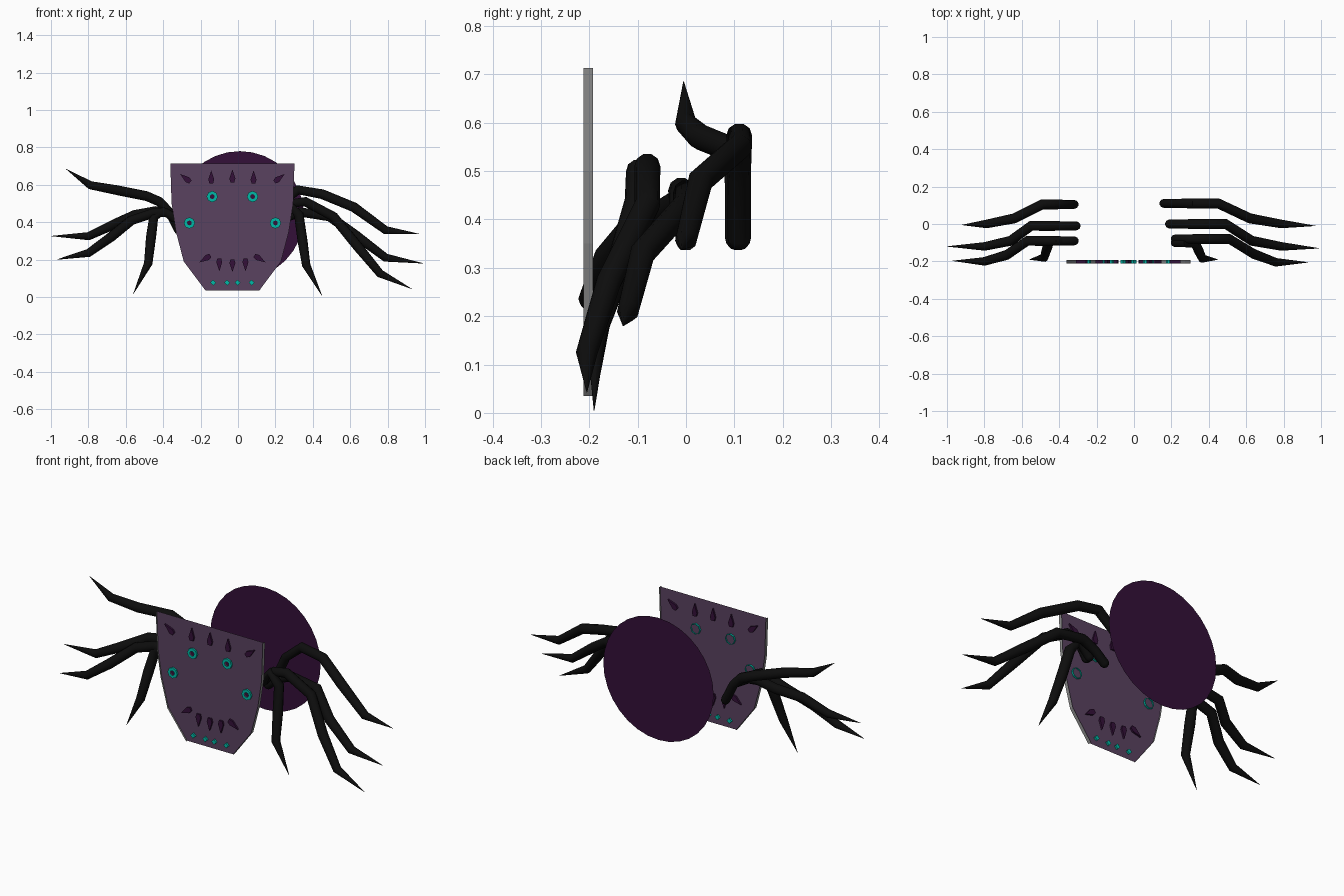
import bpy, bmesh, math
from mathutils import Vector

cube = bpy.data.objects.get("Cube")
if cube:
    bpy.data.objects.remove(cube, do_unlink=True)


def material(name, colour):
    mat = bpy.data.materials.new(name)
    mat.use_nodes = True
    mat.diffuse_color = (*colour, 1)
    mat.node_tree.nodes["Principled BSDF"].inputs["Base Color"].default_value = (*colour, 1)
    return mat


BLACK = material("leg black", (0.004, 0.004, 0.004))
DARK = material("dark purple", (0.033, 0.005, 0.04))
MAUVE = material("mauve", (0.1, 0.054, 0.115))
GREY = material("rim grey", (0.26, 0.26, 0.26))
TEAL = material("teal", (0.0, 0.48, 0.38))

SHIELD_X = -0.03              # shield axis of symmetry
FRONT, MIDDLE, BACK = -0.212, -0.202, -0.192


def add_object(name, bm, mat):
    mesh = bpy.data.meshes.new(name)
    bm.to_mesh(mesh)
    bm.free()
    mesh.materials.append(mat)
    obj = bpy.data.objects.new(name, mesh)
    bpy.context.collection.objects.link(obj)
    return obj


def ring_points(cx, cz, radius, sides):
    turn = math.tau / sides
    return [(cx + radius * math.cos(i * turn), cz + radius * math.sin(i * turn))
            for i in range(sides)]


def sheet(name, outline, y, mat):
    """Flat polygon in the x-z plane."""
    bm = bmesh.new()
    bm.faces.new([bm.verts.new((x, y, z)) for x, z in outline])
    return add_object(name, bm, mat)


def walls(name, outline, y0, y1, mat, closed=True):
    """Open band that follows an outline through the depth."""
    bm = bmesh.new()
    near = [bm.verts.new((x, y0, z)) for x, z in outline]
    far = [bm.verts.new((x, y1, z)) for x, z in outline]
    for i in range(0 if closed else 1, len(outline)):
        bm.faces.new((near[i - 1], near[i], far[i], far[i - 1]))
    return add_object(name, bm, mat)


def prism(name, outline, y0, y1, mat):
    """Solid extrusion of an outline."""
    bm = bmesh.new()
    face = bm.faces.new([bm.verts.new((x, y0, z)) for x, z in outline])
    extruded = bmesh.ops.extrude_face_region(bm, geom=[face], use_keep_orig=True)
    moved = [v for v in extruded["geom"] if isinstance(v, bmesh.types.BMVert)]
    bmesh.ops.translate(bm, vec=(0, y1 - y0, 0), verts=moved)
    bmesh.ops.recalc_face_normals(bm, faces=bm.faces)
    return add_object(name, bm, mat)


def annulus(name, cx, cz, outer, inner, sides, y, mat):
    bm = bmesh.new()
    a = [bm.verts.new((x, y, z)) for x, z in ring_points(cx, cz, outer, sides)]
    b = [bm.verts.new((x, y, z)) for x, z in ring_points(cx, cz, inner, sides)]
    for i in range(sides):
        bm.faces.new((a[i - 1], a[i], b[i], b[i - 1]))
    return add_object(name, bm, mat)


# Round flat abdomen behind everything
sheet("abdomen_disc", ring_points(0.01, 0.437, 0.343, 32), 0.23, DARK)

# Shield: thin sheet held between two grey side rims
half = [(0.332, 0.713), (0.325, 0.5), (0.302, 0.35), (0.26, 0.19), (0.144, 0.035)]
left_edge = [(SHIELD_X + x, z) for x, z in half]
right_edge = [(SHIELD_X - x, z) for x, z in half]
sheet("shield_face", right_edge + left_edge[::-1], MIDDLE, MAUVE)
walls("left_rim", left_edge, FRONT, BACK, GREY, closed=False)
walls("right_rim", right_edge, FRONT, BACK, GREY, closed=False)


def spike(name, x, z, tilt):
    """Teardrop spike; tilt turns its tip clockwise away from straight up."""
    shape = [(0, 0.037), (0.016, -0.012), (0.01, -0.032), (-0.01, -0.032), (-0.016, -0.012)]
    c, s = math.cos(tilt), math.sin(tilt)
    outline = [(x + u * c + v * s, z - u * s + v * c) for u, v in shape]
    prism(name, outline, FRONT, BACK, DARK)


# Shield decoration, mirrored about the shield axis
for side, label in ((1, "left"), (-1, "right")):
    for part, dx, z in (("upper", 0.108, 0.537), ("lower", 0.23, 0.396)):
        x = SHIELD_X + side * dx
        name = f"{label}_{part}_eye"
        annulus(name + "_ring", x, z, 0.03, 0.013, 8, FRONT, TEAL)
        walls(name + "_tube", ring_points(x, z, 0.03, 8), FRONT, BACK, TEAL)
        annulus(name + "_back_edge", x, z, 0.03, 0.026, 8, BACK, TEAL)
        sheet(name + "_pupil", ring_points(x, z, 0.015, 8), MIDDLE - 0.002, DARK)
    for part, dx in (("inner", 0.028), ("outer", 0.103)):
        prism(f"{label}_{part}_stud", ring_points(SHIELD_X + side * dx, 0.077, 0.015, 4),
              FRONT, BACK, TEAL)
    spike(f"{label}_brow_spike", SHIELD_X + side * 0.113, 0.64, 0)
    spike(f"{label}_corner_spike", SHIELD_X + side * 0.25, 0.635, side * math.radians(52))
    spike(f"{label}_chin_spike", SHIELD_X + side * 0.07, 0.175, math.pi)
    spike(f"{label}_cheek_spike", SHIELD_X + side * 0.145, 0.205, side * math.radians(122))
spike("centre_brow_spike", SHIELD_X, 0.645, 0)
spike("centre_chin_spike", SHIELD_X, 0.17, math.pi)


def leg(name, *points):
    """Round tube with a domed root and a pointed tip."""
    path = [Vector(p) for p in points]
    thick = 0.024
    axis = (path[0] - path[1]).normalized()
    stations = [(path[0] + axis * thick * math.sin(a), math.cos(a))
                for a in (1.4, 0.9, 0.45)]
    stations += [(p, 1.0) for p in path[:2]] + [(p, 1.12) for p in path[2:-2]]
    stations += [(path[-2], 0.95), (path[-1], 0.03)]
    curve = bpy.data.curves.new(name + "_path", "CURVE")
    curve.dimensions = "3D"
    curve.bevel_depth = thick
    curve.bevel_resolution = 3
    curve.use_fill_caps = True
    spline = curve.splines.new("POLY")
    spline.points.add(len(stations) - 1)
    for target, (p, size) in zip(spline.points, stations):
        target.co = (*p, 1)
        target.radius = size
    helper = bpy.data.objects.new(name + "_path", curve)
    bpy.context.collection.objects.link(helper)
    graph = bpy.context.evaluated_depsgraph_get()
    mesh = bpy.data.meshes.new_from_object(helper.evaluated_get(graph))
    bpy.data.objects.remove(helper, do_unlink=True)
    mesh.materials.clear()
    mesh.materials.append(BLACK)
    obj = bpy.data.objects.new(name, mesh)
    bpy.context.collection.objects.link(obj)
    bpy.ops.object.select_all(action="DESELECT")
    obj.select_set(True)
    bpy.context.view_layer.objects.active = obj
    bpy.ops.object.shade_smooth_by_angle(angle=math.radians(40))


# Left legs
leg("left_rear_leg", (0.16, 0.11, 0.36), (0.22, 0.11, 0.49), (0.32, 0.11, 0.573),
    (0.45, 0.11, 0.55), (0.62, 0.03, 0.48), (0.79, 0, 0.357), (0.97, -0.01, 0.337))
leg("left_middle_leg", (0.19, 0, 0.37), (0.25, 0, 0.42), (0.33, 0, 0.455),
    (0.49, 0, 0.43), (0.63, -0.09, 0.33), (0.79, -0.12, 0.21), (0.99, -0.13, 0.18))
leg("left_front_leg", (0.22, -0.08, 0.43), (0.28, -0.08, 0.5), (0.36, -0.08, 0.51),
    (0.51, -0.08, 0.43), (0.64, -0.16, 0.27), (0.76, -0.205, 0.125), (0.93, -0.205, 0.043))
leg("left_short_leg", (0.22, -0.1, 0.43), (0.27, -0.1, 0.5), (0.325, -0.1, 0.44),
    (0.345, -0.14, 0.3), (0.365, -0.185, 0.17), (0.45, -0.19, 0.005))

# Right legs
leg("right_rear_leg", (-0.32, 0.105, 0.36), (-0.37, 0.105, 0.46), (-0.42, 0.105, 0.51),
    (-0.49, 0.105, 0.54), (-0.64, 0.03, 0.57), (-0.79, 0, 0.598), (-0.92, -0.005, 0.685))
leg("right_middle_leg", (-0.31, -0.01, 0.41), (-0.38, -0.01, 0.45), (-0.44, -0.01, 0.46),
    (-0.55, -0.01, 0.44), (-0.66, -0.09, 0.39), (-0.8, -0.12, 0.325), (-1, -0.12, 0.326))
leg("right_front_leg", (-0.32, -0.09, 0.41), (-0.38, -0.09, 0.45), (-0.45, -0.09, 0.45),
    (-0.57, -0.09, 0.41), (-0.68, -0.165, 0.32), (-0.8, -0.2, 0.235), (-0.97, -0.197, 0.2))
leg("right_short_leg", (-0.34, -0.09, 0.42), (-0.4, -0.09, 0.46), (-0.45, -0.09, 0.43),
    (-0.465, -0.13, 0.32), (-0.48, -0.18, 0.18), (-0.56, -0.19, 0.016))
